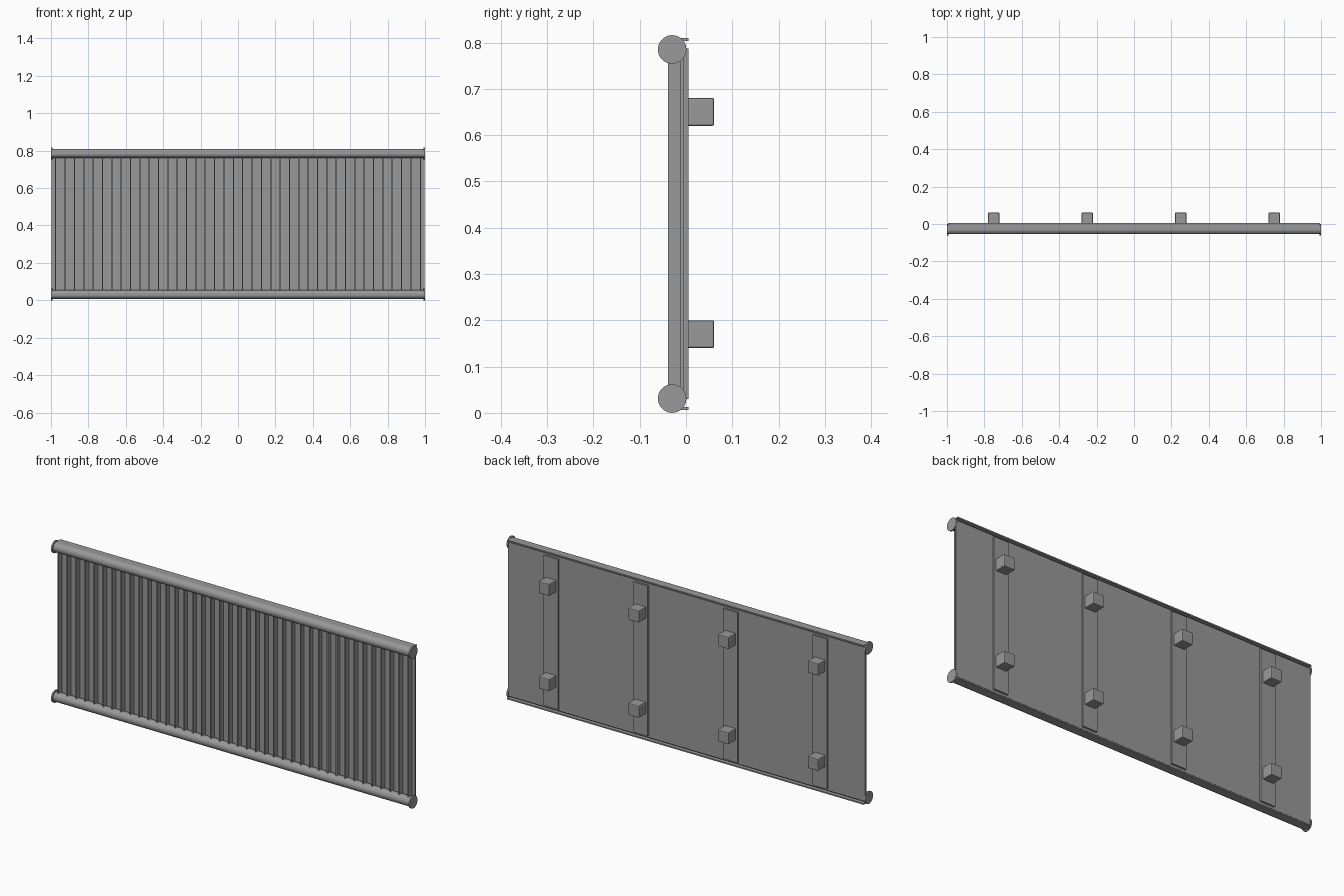
import bpy, bmesh, math
from mathutils import Matrix

if "Cube" in bpy.data.objects:
    bpy.data.objects.remove(bpy.data.objects["Cube"])

grey = bpy.data.materials.new("steel_grey")
grey.diffuse_color = (0.32, 0.32, 0.32, 1)
grey.use_nodes = True
grey.node_tree.nodes["Principled BSDF"].inputs["Base Color"].default_value = grey.diffuse_color


def finish(name, bm):
    bmesh.ops.recalc_face_normals(bm, faces=bm.faces)
    me = bpy.data.meshes.new(name)
    bm.to_mesh(me)
    bm.free()
    me.materials.append(grey)
    ob = bpy.data.objects.new(name, me)
    bpy.context.collection.objects.link(ob)
    return ob


def add_box(bm, x0, x1, y0, y1, z0, z1):
    m = Matrix.Translation(((x0 + x1) / 2, (y0 + y1) / 2, (z0 + z1) / 2))
    m = m @ Matrix.Diagonal((x1 - x0, y1 - y0, z1 - z0, 1))
    bmesh.ops.create_cube(bm, size=1, matrix=m)


def box(name, *dims):
    bm = bmesh.new()
    add_box(bm, *dims)
    return finish(name, bm)


def extrude_x(name, profile, x0, x1):
    bm = bmesh.new()
    face = bm.faces.new([bm.verts.new((x0, y, z)) for y, z in profile])
    ext = bmesh.ops.extrude_face_region(bm, geom=[face])["geom"]
    verts = [v for v in ext if isinstance(v, bmesh.types.BMVert)]
    bmesh.ops.translate(bm, verts=verts, vec=(x1 - x0, 0, 0))
    return finish(name, bm)


def circle(y, z, r, n):
    return [(y + r * math.cos(2 * math.pi * i / n), z + r * math.sin(2 * math.pi * i / n))
            for i in range(n)]


# Back sheet
box("back_sheet", -0.992, 0.992, -0.013, -0.004, 0.02, 0.796)

# Thin upright fins on the front
bm = bmesh.new()
for i in range(40):
    x = -0.975 + 0.05 * i
    add_box(bm, x - 0.003, x + 0.003, -0.039, -0.012, 0.05, 0.765)
finish("front_fins", bm)

# Side edges of the sheet
for side, s in (("left", -1), ("right", 1)):
    x0, x1 = sorted((s * 0.990, s * 0.996))
    box(side + "_sheet_edge", x0, x1, -0.013, -0.004, 0.03, 0.786)

# Top and bottom rails, each with a rear lip and round end caps
for name, zc, s in (("top", 0.785, 1), ("bottom", 0.031, -1)):
    extrude_x(name + "_rail", circle(-0.030, zc, 0.0245, 20), -0.994, 0.994)
    z0, z1 = sorted((zc + s * 0.018, zc + s * 0.0245))
    box(name + "_rail_lip", -0.994, 0.994, -0.030, 0.005, z0, z1)
    extrude_x(name + "_left_cap", circle(-0.030, zc, 0.031, 20), -1.0, -0.993)
    extrude_x(name + "_right_cap", circle(-0.030, zc, 0.031, 20), 0.993, 1.0)

# Rear mounting strips with two softly edged spacer blocks each
for i, x in enumerate((-0.75, -0.25, 0.25, 0.75), 1):
    box(f"mounting_strip_{i}", x - 0.04, x + 0.04, -0.006, 0.005, 0.03, 0.787)
    for level, z in (("lower", 0.17), ("upper", 0.65)):
        b = box(f"{level}_spacer_{i}", x - 0.03, x + 0.03, 0.002, 0.061, z - 0.03, z + 0.03)
        bev = b.modifiers.new("bevel", 'BEVEL')
        bev.width = 0.004
        bev.segments = 2
